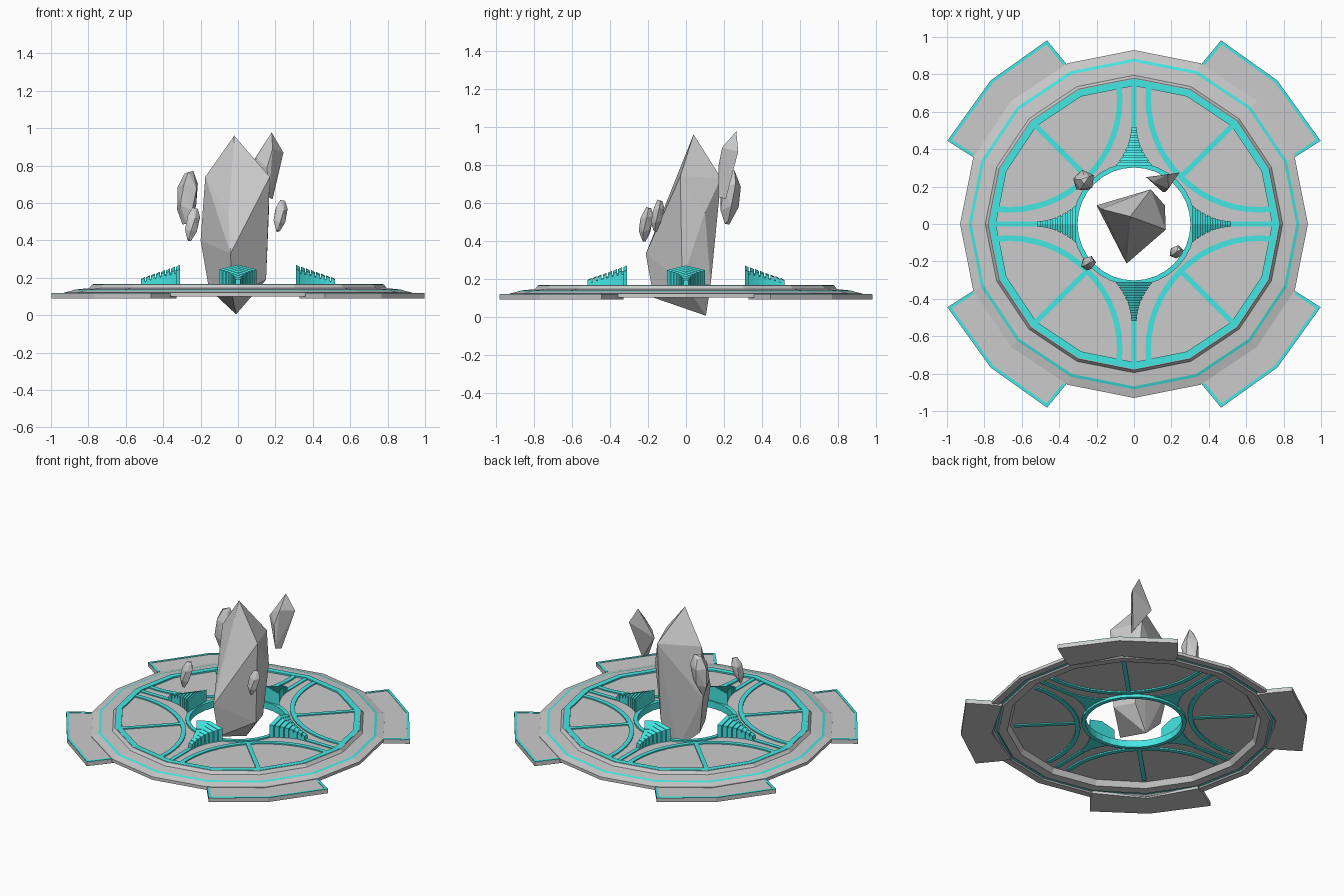
import bpy, bmesh, math
from mathutils import Vector, Matrix

if "Cube" in bpy.data.objects:
    bpy.data.objects.remove(bpy.data.objects["Cube"])


def material(name, rgb):
    m = bpy.data.materials.new(name)
    m.diffuse_color = (*rgb, 1)
    m.use_nodes = True
    m.node_tree.nodes["Principled BSDF"].inputs["Base Color"].default_value = m.diffuse_color
    return m


GRAY = material("stone gray", (0.6, 0.6, 0.6))
CYAN = material("glow cyan", (0.06, 0.8, 0.78))


def finish(bm, name, mats):
    bmesh.ops.recalc_face_normals(bm, faces=bm.faces[:])
    me = bpy.data.meshes.new(name)
    bm.to_mesh(me)
    bm.free()
    for m in mats:
        me.materials.append(m)
    ob = bpy.data.objects.new(name, me)
    bpy.context.collection.objects.link(ob)
    return ob


def revolve(name, profile, sides, mats, accents=()):
    """Turn a closed (radius, z) profile around z; accent segments use material 1."""
    bm = bmesh.new()
    rings = []
    for i in range(sides):
        a = math.tau * i / sides
        rings.append([bm.verts.new((r * math.cos(a), r * math.sin(a), z)) for r, z in profile])
    n = len(profile)
    for i in range(sides):
        p, q = rings[i], rings[(i + 1) % sides]
        for j in range(n):
            k = (j + 1) % n
            f = bm.faces.new((p[j], q[j], q[k], p[k]))
            f.material_index = 1 if j in accents else 0
    return finish(bm, name, mats)


def ribbon(bm, pts, width, z0, z1, shift=0.0):
    """Flat bar of even width along a 2D path, moved to its left by shift."""
    pts = [Vector(p) for p in pts]
    prev = None
    for i, p in enumerate(pts):
        d0 = (p - pts[i - 1]).normalized() if i else None
        d1 = (pts[i + 1] - p).normalized() if i < len(pts) - 1 else None
        d0, d1 = d0 or d1, d1 or d0
        n0, n1 = Vector((-d0.y, d0.x)), Vector((-d1.y, d1.x))
        nrm = (n0 + n1).normalized()
        nrm /= max(nrm.dot(n0), 0.4)
        a, b = p + nrm * (shift - width / 2), p + nrm * (shift + width / 2)
        sec = [bm.verts.new((c.x, c.y, z)) for c, z in ((a, z0), (b, z0), (b, z1), (a, z1))]
        if prev:
            for j in range(4):
                k = (j + 1) % 4
                bm.faces.new((prev[j], prev[k], sec[k], sec[j]))
        else:
            bm.faces.new(sec)
        prev = sec
    bm.faces.new(prev[::-1])


def prism(bm, pts, z0, z1):
    lo = [bm.verts.new((x, y, z0)) for x, y in pts]
    hi = [bm.verts.new((x, y, z1)) for x, y in pts]
    bm.faces.new(lo[::-1])
    bm.faces.new(hi)
    for i in range(len(pts)):
        j = (i + 1) % len(pts)
        bm.faces.new((lo[i], lo[j], hi[j], hi[i]))


def hull(name, pts):
    bm = bmesh.new()
    for p in pts:
        bm.verts.new(p)
    res = bmesh.ops.convex_hull(bm, input=bm.verts[:])
    junk = [v for v in set(res["geom_interior"] + res["geom_unused"])
            if isinstance(v, bmesh.types.BMVert)]
    bmesh.ops.delete(bm, geom=junk, context="VERTS")
    return finish(bm, name, [GRAY])


# Outer platform ring with a glowing groove above and below
revolve("platform_ring",
        [(0.765, 0.165), (0.78, 0.165), (0.795, 0.145), (0.868, 0.138), (0.884, 0.133),
         (0.93, 0.121), (0.93, 0.10), (0.885, 0.10), (0.875, 0.108), (0.86, 0.108),
         (0.85, 0.10), (0.795, 0.105), (0.775, 0.14)],
        16, [GRAY, CYAN], accents=(3, 8))

# Floor panel, its rim and the ring around the centre hole
revolve("floor_panel", [(0.312, 0.157), (0.775, 0.157), (0.775, 0.14), (0.312, 0.14)], 16, [GRAY])
revolve("floor_rim", [(0.738, 0.167), (0.776, 0.167), (0.776, 0.15), (0.738, 0.15)], 16, [CYAN])
revolve("hole_ring", [(0.302, 0.167), (0.328, 0.167), (0.328, 0.12), (0.302, 0.12)], 32, [CYAN])

# Corner tabs with thin glowing borders
tabs, borders = bmesh.new(), bmesh.new()
edge = [(0.865, 0.36), (0.998, 0.445), (0.766, 0.768), (0.465, 0.982), (0.365, 0.86)]
for sx in (1, -1):
    for sy in (1, -1):
        path = [(x * sx, y * sy) for x, y in edge]
        inner = [(0.33 * sx, 0.80 * sy), (0.63 * sx, 0.63 * sy), (0.80 * sx, 0.33 * sy)]
        prism(tabs, path + inner, 0.09, 0.117)
        if sx * sy < 0:
            path.reverse()
        ribbon(borders, path, 0.016, 0.114, 0.12, shift=0.009)
finish(tabs, "corner_tabs", [GRAY])
finish(borders, "tab_borders", [CYAN])

# Floor tracery: straight spokes and inward bowed arcs
tracery = bmesh.new()
C, R = 0.67, 0.594
sweep = math.radians(51)
for k in range(4):
    a = k * math.pi / 2
    rot = Matrix.Rotation(a, 2)
    ribbon(tracery, [rot @ Vector((0.50, 0)), rot @ Vector((0.75, 0))], 0.028, 0.132, 0.163)
    d = Vector((math.cos(a + math.pi / 4), math.sin(a + math.pi / 4)))
    ribbon(tracery, [d * 0.35, d * 0.75], 0.028, 0.133, 0.164)
    arc = []
    for i in range(17):
        t = math.radians(225) - sweep + 2 * sweep * i / 16
        arc.append(rot @ Vector((C + R * math.cos(t), C + R * math.sin(t))))
    ribbon(tracery, arc, 0.03, 0.131, 0.165)
finish(tracery, "floor_tracery", [CYAN])


# Stepped fan fins around the hole, ridged along the middle
def fin_section(r, drop=0.0, shrink=1.0):
    t = (0.525 - r) / 0.215
    w = (0.014 + 0.086 * t * t) * shrink
    top = 0.195 + 0.075 * t - drop
    return [(r, -w, 0.135), (r, w, 0.135), (r, w, top - 0.25 * w), (r, 0, top),
            (r, -w, top - 0.25 * w)]


def loft(bm, sections, mat):
    rows = [[bm.verts.new(mat @ Vector(p)) for p in s] for s in sections]
    bm.faces.new(rows[0])
    bm.faces.new(rows[-1][::-1])
    for p, q in zip(rows, rows[1:]):
        for j in range(5):
            k = (j + 1) % 5
            bm.faces.new((p[j], p[k], q[k], q[j]))


fins = bmesh.new()
STEPS = 8
pitch = 0.215 / STEPS
for k in range(4):
    rot = Matrix.Rotation(k * math.pi / 2, 3, "Z")
    loft(fins, [fin_section(0.315 + 0.2 * i / 8, 0.022, 0.88) for i in range(9)], rot)
    for i in range(STEPS):
        r = 0.31 + i * pitch
        loft(fins, [fin_section(r), fin_section(r + pitch * 0.76, 0.004)], rot)
finish(fins, "fan_fins", [CYAN])

# Main floating crystal
hull("main_crystal", [
    (-0.02, 0.04, 0.96),
    (-0.175, 0.08, 0.74), (-0.05, -0.125, 0.53), (0.17, -0.03, 0.74), (0.09, 0.185, 0.73),
    (-0.20, 0.10, 0.40), (-0.04, -0.212, 0.33), (0.165, 0.10, 0.55),
    (-0.155, 0.07, 0.14), (-0.03, -0.17, 0.10), (0.15, -0.02, 0.19), (0.10, 0.13, 0.17),
    (-0.01, 0.105, 0.005)])

# Tall back shard
hull("tall_shard", [
    (0.18, 0.265, 0.977), (0.243, 0.275, 0.87), (0.10, 0.225, 0.84), (0.065, 0.25, 0.80),
    (0.155, 0.17, 0.79), (0.185, 0.19, 0.89), (0.165, 0.17, 0.63), (0.185, 0.21, 0.62)])


# Small shards: two five-sided belts between offset blunt tips
def shard(name, centre, rx, ry, half, lean, turn):
    pts = []
    for h, s in ((-1, 0.3), (-0.45, 0.92), (0.4, 1.0), (0.9, 0.45)):
        for i in range(5):
            a = turn + math.tau * i / 5 + h * 0.3
            pts.append((centre[0] + rx * s * math.cos(a) + lean[0] * h,
                        centre[1] + ry * s * math.sin(a) + lean[1] * h,
                        centre[2] + half * h + 0.12 * half * math.sin(a * 2)))
    hull(name, pts)


shard("left_back_shard", (-0.27, 0.23, 0.635), 0.058, 0.056, 0.135, (0.012, 0.01), 0.4)
shard("left_front_shard", (-0.245, -0.21, 0.49), 0.036, 0.036, 0.085, (0.016, 0.012), 1.1)
shard("right_front_shard", (0.225, -0.15, 0.535), 0.036, 0.032, 0.08, (0.012, 0.012), 0.0)
